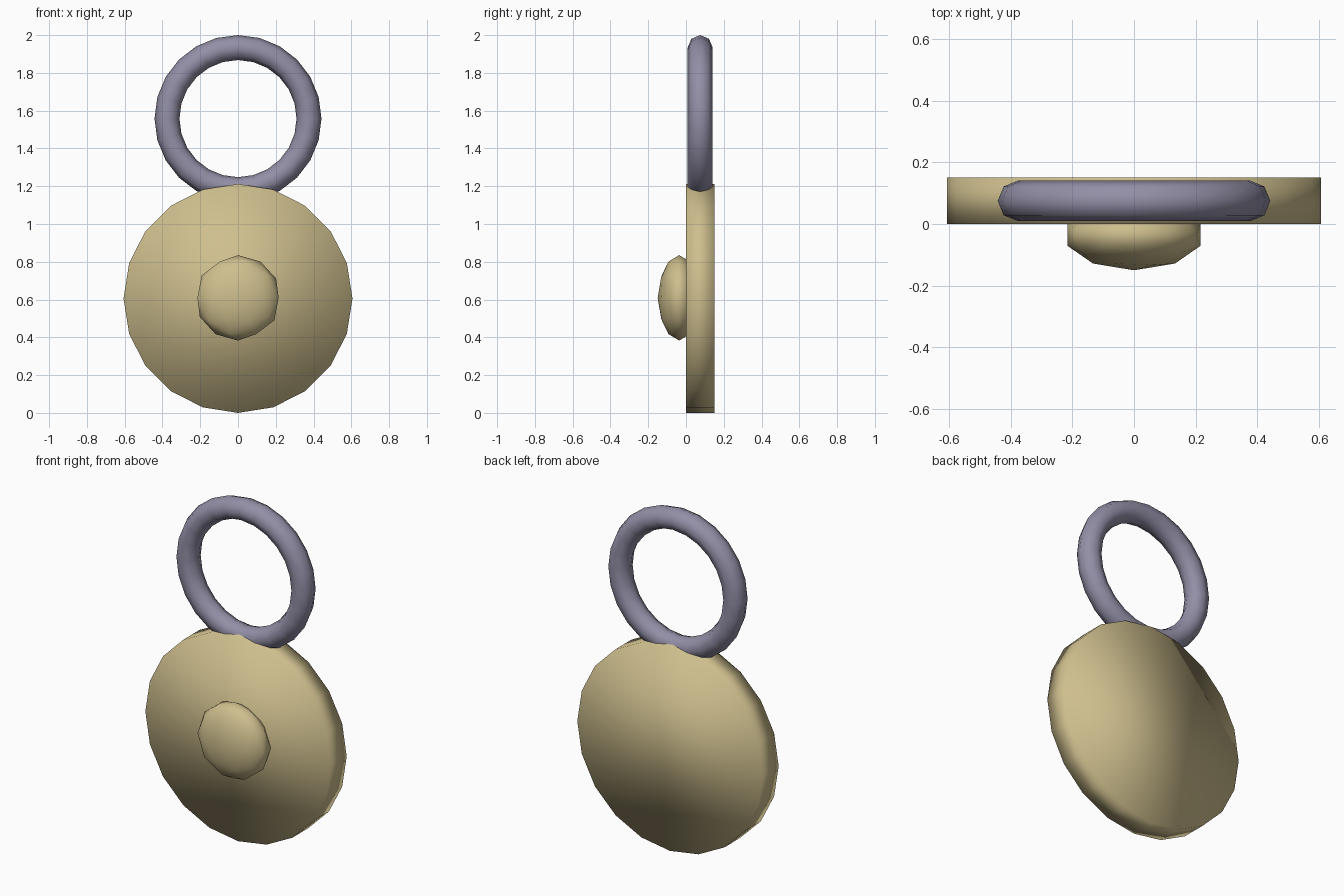
import bpy
import math

if "Cube" in bpy.data.objects:
    bpy.data.objects.remove(bpy.data.objects["Cube"])


def make_material(name, rgb):
    mat = bpy.data.materials.new(name)
    mat.diffuse_color = (*rgb, 1.0)
    mat.use_nodes = True
    mat.node_tree.nodes["Principled BSDF"].inputs["Base Color"].default_value = mat.diffuse_color
    return mat


def finish(name, mat):
    # Name, colour and smooth-shade the part just added
    obj = bpy.context.object
    obj.name = name
    obj.data.materials.append(mat)
    bpy.ops.object.shade_smooth()
    return obj


gold = make_material("pale_gold", (0.62, 0.52, 0.27))
steel = make_material("grey_violet_metal", (0.29, 0.275, 0.385))

DISC_R = 0.606
UPRIGHT = (math.pi / 2, 0, 0)

# Flat round body, standing on its rim
bpy.ops.mesh.primitive_cylinder_add(vertices=20, radius=DISC_R, depth=0.15,
                                    location=(0, 0.075, DISC_R), rotation=UPRIGHT)
finish("disc_body", gold)

# Flattened boss on the front face
bpy.ops.mesh.primitive_ico_sphere_add(subdivisions=2, radius=1,
                                      location=(0, -0.036, 0.609))
boss = finish("front_boss", gold)
boss.scale = (0.226, 0.114, 0.226)

# Hanging ring sunk into the top of the body
bpy.ops.mesh.primitive_torus_add(major_segments=24, minor_segments=8,
                                 major_radius=0.376, minor_radius=0.066,
                                 location=(0, 0.075, 1.558), rotation=UPRIGHT)
finish("hanging_ring", steel)
